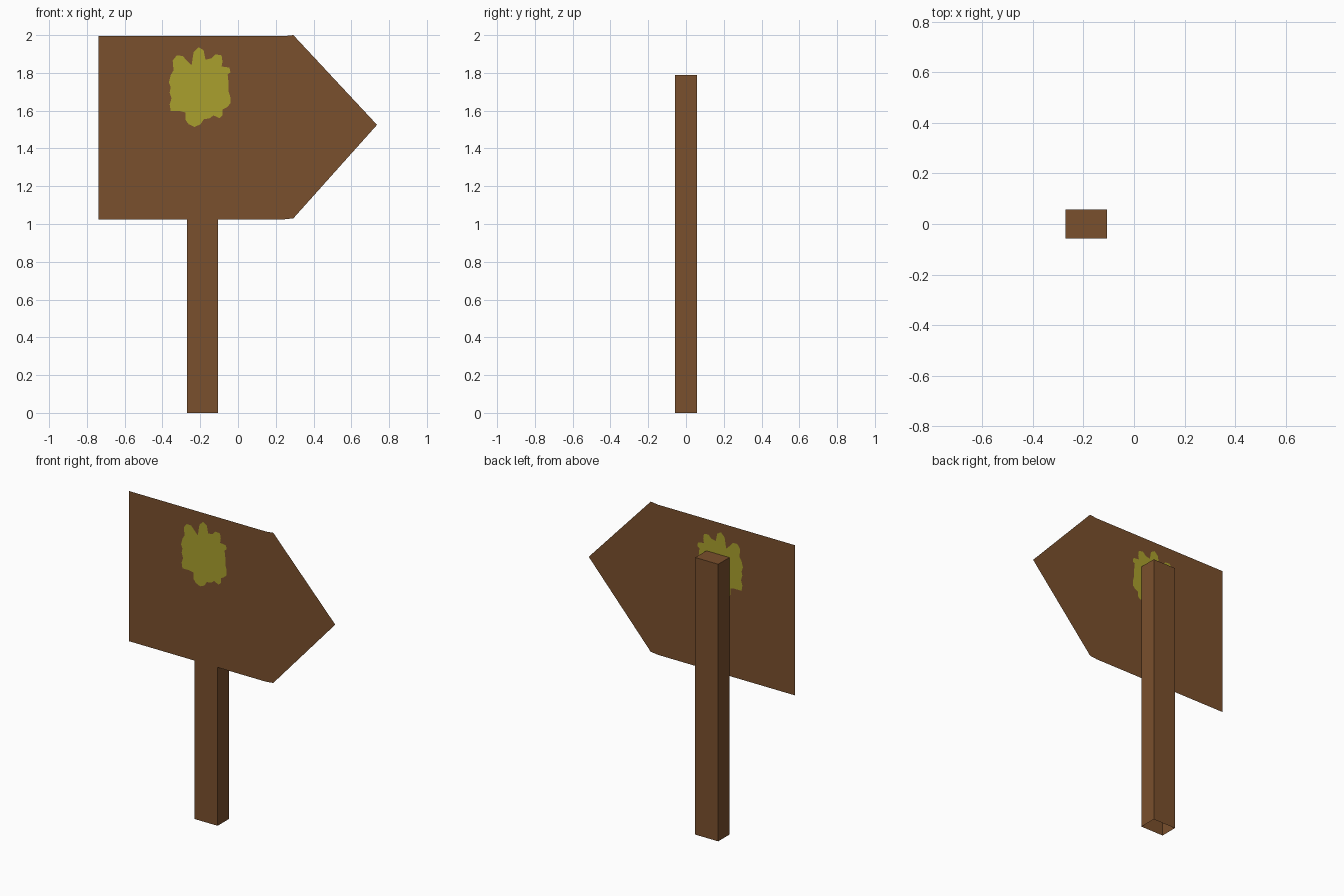
import bpy, bmesh

if "Cube" in bpy.data.objects:
    bpy.data.objects.remove(bpy.data.objects["Cube"])


def material(name, rgb):
    m = bpy.data.materials.new(name)
    m.diffuse_color = (*rgb, 1)
    m.use_nodes = True
    m.node_tree.nodes["Principled BSDF"].inputs["Base Color"].default_value = m.diffuse_color
    return m


wood = material("brown wood", (0.195, 0.080, 0.026))
moss = material("yellow green moss", (0.402, 0.352, 0.026))


def add_object(name, bm, mats):
    me = bpy.data.meshes.new(name)
    bm.to_mesh(me)
    bm.free()
    for m in mats:
        me.materials.append(m)
    ob = bpy.data.objects.new(name, me)
    bpy.context.collection.objects.link(ob)
    return ob


# Post: square tube, closed on top, open at the bottom
X0, X1, Y, TOP = -0.27, -0.106, 0.057, 1.79
bm = bmesh.new()
corners = [(X0, -Y), (X1, -Y), (X1, Y), (X0, Y)]
low = [bm.verts.new((x, y, 0)) for x, y in corners]
high = [bm.verts.new((x, y, TOP)) for x, y in corners]
for i in range(4):
    j = (i + 1) % 4
    bm.faces.new((low[i], low[j], high[j], high[i]))
bm.faces.new(high)
add_object("post", bm, [wood])

# Arrow board: a thin sheet with the moss patch cut into it
BOARD_Y = -0.0585
arrow = [(-0.738, 1.024), (0.24, 1.024), (0.293, 1.03), (0.736, 1.525),
         (0.293, 2.0), (0.24, 1.994), (-0.738, 1.994)]
# Patch outline in hundredths of a unit (x, z)
patch = [(-34.6, 186.5), (-32.5, 189.2), (-29.3, 189), (-26.7, 186), (-24.6, 184),
         (-23.5, 191), (-20.9, 193.6), (-18.2, 192), (-17.2, 187), (-14, 187.7),
         (-11.9, 189.8), (-8.7, 189.3), (-8.2, 186), (-8.7, 183.4), (-4.5, 182.8),
         (-4, 180.3), (-5.5, 179.2), (-5, 175), (-5, 170.2), (-4, 167), (-4, 163.8),
         (-6, 161.7), (-8.2, 160.6), (-8.2, 157.5), (-9.8, 156), (-13, 157.5),
         (-15, 156), (-18.2, 155.4), (-19.8, 152.8), (-23, 151.4), (-26.1, 152.8),
         (-27.7, 155), (-27.7, 159), (-30.4, 159.7), (-35.6, 159.7), (-36.2, 163.3),
         (-35.2, 166.5), (-36.2, 169.7), (-35.6, 172.3), (-36.6, 175), (-35.6, 179),
         (-34.1, 181.3)]

bm = bmesh.new()


def loop(points, scale):
    vs = [bm.verts.new((x * scale, BOARD_Y, z * scale)) for x, z in points]
    return vs, [bm.edges.new((a, b)) for a, b in zip(vs, vs[1:] + vs[:1])]


_, outer = loop(arrow, 1)
patch_verts, inner = loop(patch, 0.01)
bmesh.ops.triangle_fill(bm, edges=outer + inner, use_beauty=True)
patch_face = bm.faces.new(patch_verts)
patch_face.material_index = 1
bm.normal_update()
for f in bm.faces:
    if f.normal.y > 0:
        f.normal_flip()
add_object("arrow_board", bm, [wood, moss])
